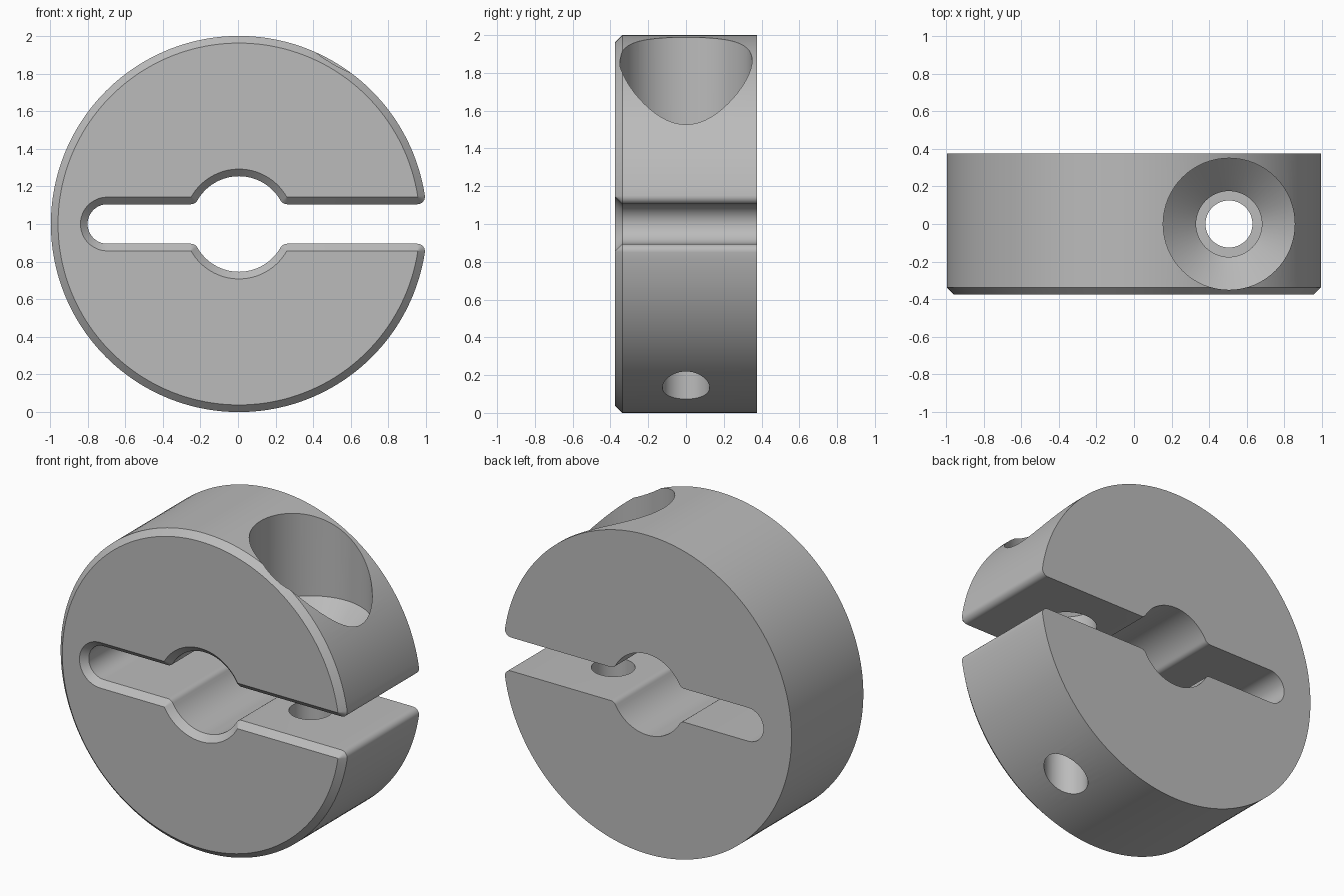
import bpy, bmesh
from math import pi, sin, cos, sqrt, atan2, radians

cube = bpy.data.objects.get("Cube")
if cube:
    bpy.data.objects.remove(cube, do_unlink=True)

RADIUS, HALF_DEPTH, BEVEL = 1.0, 0.375, 0.038
BORE, SLOT, SLOT_END, ROUND = 0.254, 0.105, -0.70, 0.04
SHIFT = 0.005          # centres the split ring on x
SCREW_X = 0.5


def arc(cx, cz, r, start, end, n):
    return [(cx + r * cos(start + (end - start) * i / n),
             cz + r * sin(start + (end - start) * i / n)) for i in range(n + 1)]


def ring_profile(d):
    """Outline of the split ring, pulled into the material by d."""
    zc = SLOT + ROUND
    bx = sqrt((BORE + ROUND) ** 2 - zc ** 2)
    ox = sqrt((RADIUS - ROUND) ** 2 - zc ** 2)
    r, down = ROUND - d, -pi / 2
    a, b = atan2(zc, bx), atan2(zc, ox)
    upper = arc(SLOT_END, 0, SLOT + d, pi, pi / 2, 12)         # slot end
    upper += arc(-bx, zc, r, down, -a, 6)                      # bore corner
    upper += arc(0, 0, BORE + d, pi - a, a, 32)[1:-1]          # bore
    upper += arc(bx, zc, r, a - pi, down, 6)                   # bore corner
    upper += arc(ox, zc, r, down, b, 8)                        # mouth corner
    upper += arc(0, 0, RADIUS - d, b, pi, 80)[1:]              # rim
    lower = [(x, -z) for x, z in reversed(upper[1:-1])]
    return upper + lower


def new_object(name, bm):
    bmesh.ops.recalc_face_normals(bm, faces=bm.faces)
    mesh = bpy.data.meshes.new(name)
    bm.to_mesh(mesh)
    bm.free()
    obj = bpy.data.objects.new(name, mesh)
    bpy.context.collection.objects.link(obj)
    return obj


def skin(bm, rings):
    """Join closed loops of vertices with quads and cap both ends."""
    for lo, hi in zip(rings, rings[1:]):
        n = len(lo)
        for i in range(n):
            j = (i + 1) % n
            bm.faces.new((lo[i], lo[j], hi[j], hi[i]))
    bm.faces.new(rings[0])
    bm.faces.new(rings[-1])


# Split ring with a bevelled front
bm = bmesh.new()
layers = [(BEVEL, -HALF_DEPTH), (0, BEVEL - HALF_DEPTH), (0, HALF_DEPTH)]
skin(bm, [[bm.verts.new((x + SHIFT, y, z + RADIUS)) for x, z in ring_profile(d)]
          for d, y in layers])
collar = new_object("split_clamp_ring", bm)

# Stepped screw hole: lower hole, clearance hole, cone seat, head recess
bm = bmesh.new()
steps = [(0.125, -0.1), (0.125, 1), (0.175, 1), (0.175, 1.275), (0.35, 1.45), (0.35, 2.1)]
skin(bm, [[bm.verts.new((x, y, z)) for x, y in arc(SCREW_X + SHIFT, 0, r, 0, 2 * pi, 64)[:-1]]
          for r, z in steps])
drill = new_object("screw_hole_cutter", bm)
drill.hide_render = True

bpy.context.view_layer.objects.active = collar
collar.select_set(True)
cut = collar.modifiers.new("screw_hole", 'BOOLEAN')
cut.object, cut.operation, cut.solver = drill, 'DIFFERENCE', 'EXACT'
bpy.ops.object.modifier_apply(modifier=cut.name)
bpy.data.objects.remove(drill, do_unlink=True)

# Plain grey metal
grey = bpy.data.materials.new("grey_metal")
grey.use_nodes = True
colour = (0.5, 0.5, 0.5, 1)
grey.diffuse_color = colour
grey.node_tree.nodes["Principled BSDF"].inputs["Base Color"].default_value = colour
collar.data.materials.clear()
collar.data.materials.append(grey)

bpy.ops.object.select_all(action='DESELECT')
collar.select_set(True)
bpy.ops.object.shade_smooth_by_angle(angle=radians(30))
